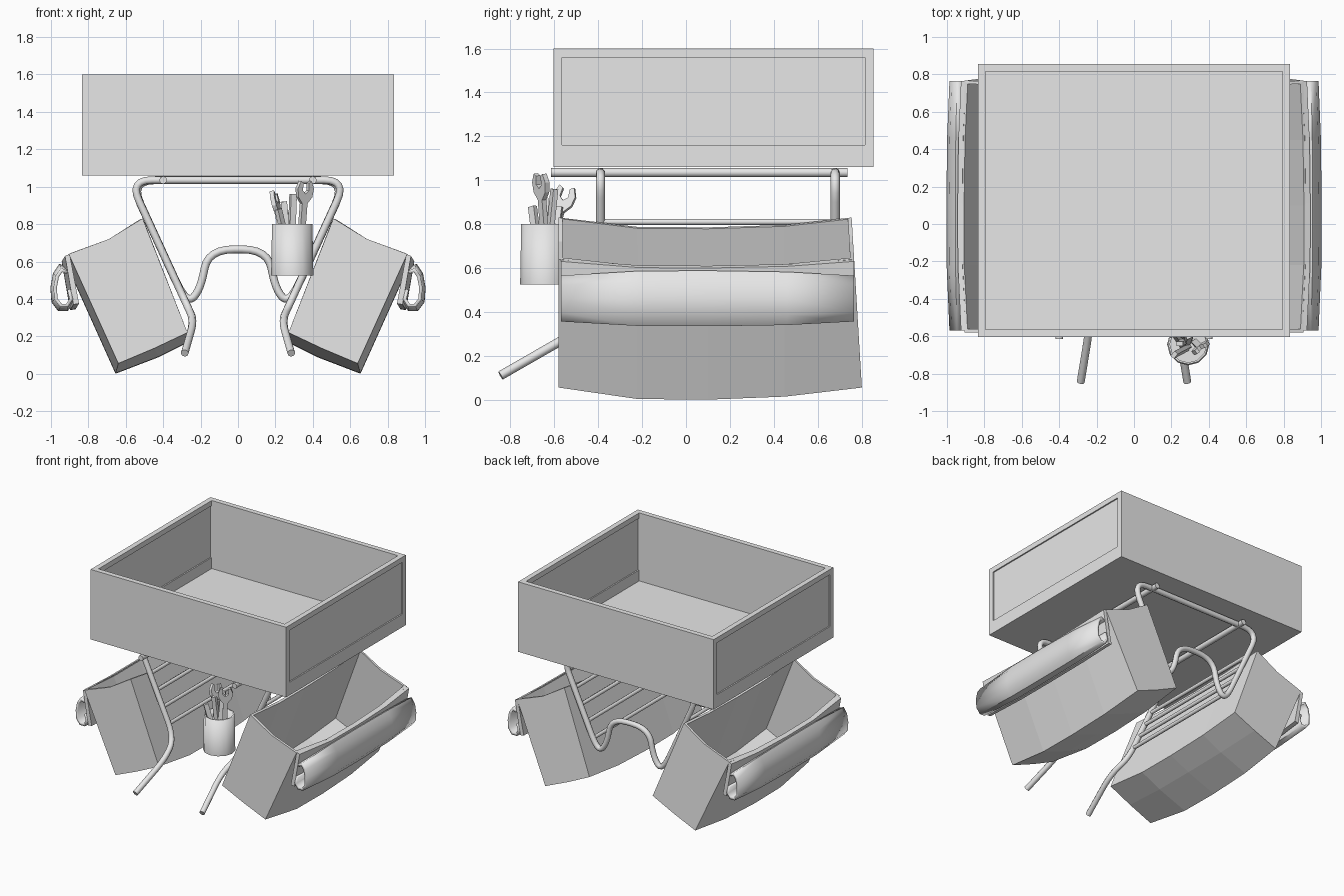
import bpy, bmesh, math
from mathutils import Vector, Matrix

if "Cube" in bpy.data.objects:
    bpy.data.objects.remove(bpy.data.objects["Cube"], do_unlink=True)

grey = bpy.data.materials.new("plain_grey")
grey.use_nodes = True
grey.diffuse_color = (0.8, 0.8, 0.8, 1)
grey.node_tree.nodes["Principled BSDF"].inputs["Base Color"].default_value = (0.8, 0.8, 0.8, 1)


def add_object(name, bm, smooth=None):
    bmesh.ops.recalc_face_normals(bm, faces=bm.faces)
    me = bpy.data.meshes.new(name)
    bm.to_mesh(me)
    bm.free()
    me.materials.append(grey)
    if smooth:
        me.shade_smooth()
        me.set_sharp_from_angle(angle=math.radians(smooth))
    ob = bpy.data.objects.new(name, me)
    bpy.context.collection.objects.link(ob)
    return ob


def box(name, lo, hi, matrix=Matrix()):
    lo, hi = Vector(lo), Vector(hi)
    bm = bmesh.new()
    bmesh.ops.create_cube(bm, size=1)
    for v in bm.verts:
        v.co = matrix @ ((lo + hi) / 2 + v.co * (hi - lo))
    return add_object(name, bm)


def rounded(points, reach, closed=False):
    """Replace each corner of a path with a short curve."""
    pts = [Vector(p) for p in points]
    out = []
    for i, p in enumerate(pts):
        if not closed and i in (0, len(pts) - 1):
            out.append(p)
            continue
        a, b = pts[i - 1], pts[(i + 1) % len(pts)]
        start = p + (a - p).normalized() * min(reach, (a - p).length * 0.48)
        end = p + (b - p).normalized() * min(reach, (b - p).length * 0.48)
        for k in range(7):
            t = k / 6
            out.append(start * (1 - t) ** 2 + p * 2 * t * (1 - t) + end * t ** 2)
    return out


def tube(name, points, radius=0.021, closed=False):
    cu = bpy.data.curves.new(name, "CURVE")
    cu.dimensions = "3D"
    cu.bevel_depth, cu.bevel_resolution, cu.use_fill_caps = radius, 2, True
    sp = cu.splines.new("POLY")
    sp.points.add(len(points) - 1)
    for q, p in zip(sp.points, points):
        q.co = (*p, 1)
    sp.use_cyclic_u = closed
    ob = bpy.data.objects.new(name, cu)
    bpy.context.collection.objects.link(ob)
    bpy.context.view_layer.update()
    me = bpy.data.meshes.new_from_object(ob.evaluated_get(bpy.context.evaluated_depsgraph_get()))
    bpy.data.objects.remove(ob)
    bm = bmesh.new()
    bm.from_mesh(me)
    add_object(name, bm, 50)


def loft(name, sections, closed=False, smooth=None, cap_points=None, caps=True):
    """Skin a row of equal sections; cap_points add one more corner to each end cap."""
    bm = bmesh.new()
    rows = [[bm.verts.new(p) for p in s] for s in sections]
    n = len(rows[0])
    for a, b in zip(rows, rows[1:]):
        for i in range(n if closed else n - 1):
            j = (i + 1) % n
            bm.faces.new((a[i], a[j], b[j], b[i]))
    if caps:
        for k, row in enumerate((rows[0], rows[-1])):
            bm.faces.new(row + ([bm.verts.new(cap_points[k])] if cap_points else []))
    return add_object(name, bm, smooth)


def solidify(ob, thickness, offset):
    m = ob.modifiers.new("wall", "SOLIDIFY")
    m.thickness, m.offset, m.use_even_offset = thickness, offset, True


# Open crate with recessed side panels
X, Y0, Y1, Z0, Z1, W = 0.835, -0.605, 0.855, 1.06, 1.6, 0.04
box("crate_floor", (-X + W, Y0 + W, Z0), (X - W, Y1 - W, Z0 + 0.015))
box("crate_front", (-X, Y0, Z0), (X, Y0 + W, Z1))
box("crate_back", (-X, Y1 - W, Z0), (X, Y1, Z1))
for s, side in ((1, "left"), (-1, "right")):
    a, b = sorted((s * X, s * (X - W)))
    box(f"crate_{side}_lower_board", (a, Y0 + W, Z0), (b, Y1 - W, Z0 + 0.1))
    box(f"crate_{side}_top_bar", (a, Y0 + W, Z1 - W), (b, Y1 - W, Z1))
    box(f"crate_{side}_panel", (a + 0.01, Y0 + W, Z0 + 0.1), (b - 0.01, Y1 - W, Z1 - W))

# Tube frame: front hoop with forward legs, rear hoop with wheel arch
FRONT, REAR, TOP = -0.39, 0.68, 1.035
half = [(0.285, -0.845, 0.11), (0.235, -0.54, 0.285), (0.275, FRONT, 0.37), (0.58, FRONT, TOP)]
mirrored = [(-x, y, z) for x, y, z in reversed(half)]
tube("front_hoop", rounded(half + mirrored, 0.12))
arch = [(0.16, REAR, 0.665), (0.2, REAR, 0.45), (0.275, REAR, 0.37), (0.58, REAR, TOP)]
mirrored = [(-x, y, z) for x, y, z in reversed(arch)]
tube("rear_hoop", rounded(arch + mirrored, 0.14, True), closed=True)

for s, side in ((1, "left"), (-1, "right")):
    tube(f"{side}_top_rail", [(s * 0.4, -0.615, TOP), (s * 0.4, 0.735, TOP)])
    for i in range(4):
        z = 0.81 - i * 0.115
        x = s * (0.275 + (z - 0.37) * 0.459)
        tube(f"{side}_bag_rail_{i + 1}", [(x, FRONT, z), (x, REAR, z)], 0.014)

# Side bags, each with a hanging flap and a rolled cover
stations = [(-0.58, 0), (-0.22, 0.95), (0.1, 1), (0.45, 0.75), (0.755, 0)]
end_shape = [(0.51, 0.83), (0.27, 0.22), (0.45, 0.135), (0.64, 0.055), (0.905, 0.64)]
mid_shape = [(0.49, 0.785), (0.26, 0.17), (0.42, 0.09), (0.655, 0.0), (0.925, 0.6)]
flap = [(0.9, 0.64), (0.925, 0.63), (0.88, 0.37), (0.85, 0.375)]
roll = [(0.91, 0.555), (0.945, 0.57), (0.972, 0.53), (0.985, 0.46), (0.98, 0.39),
        (0.95, 0.35), (0.91, 0.35), (0.885, 0.39), (0.9, 0.45)]


def slanted_end(y, z):
    return y + (0.83 - z) * 0.06 if y > 0.7 else y


for s, side in ((1, "left"), (-1, "right")):
    bag, flaps, rolls = [], [], []
    for y, b in stations:
        row = [Vector(p).lerp(Vector(q), b) for p, q in zip(end_shape, mid_shape)]
        bag.append([(s * x, slanted_end(y, z), z) for x, z in row])
        flaps.append([(s * (x + 0.018 * b), y + 0.01, z - 0.03 * b) for x, z in flap])
        k = 0.86 + 0.2 * b
        rolls.append([(s * (0.932 + (x - 0.932) * k + 0.006 * b), y + 0.01,
                       0.458 + (z - 0.458) * k) for x, z in roll])
    tips = [(s * 0.69, slanted_end(y, 0.72), 0.72) for y in (-0.58, 0.755)]
    solidify(loft(f"{side}_bag", bag, cap_points=tips), 0.018, -1)
    loft(f"{side}_bag_flap", flaps, closed=True)
    solidify(loft(f"{side}_rolled_cover", rolls, smooth=45, caps=False), 0.018, 0)

# Tool cup with an open top
bm = bmesh.new()
bmesh.ops.create_cone(bm, cap_ends=True, segments=12, radius1=0.113, radius2=0.108, depth=0.275,
                      matrix=Matrix.Translation((0.29, -0.643, 0.6625)))
bmesh.ops.delete(bm, geom=[f for f in bm.faces if f.normal.z > 0.9], context="FACES_ONLY")
solidify(add_object("tool_cup", bm, 40), 0.01, -1)


# Tools standing in the cup
def aim(base, tip, spin):
    d = Vector(tip) - Vector(base)
    turn = Vector((0, 0, 1)).rotation_difference(d).to_matrix().to_4x4()
    return Matrix.Translation(base) @ turn @ Matrix.Rotation(math.radians(spin), 4, "Z"), d.length


def wrench(name, base, tip, spin):
    m, length = aim(base, tip, spin)
    jaw = [(0.017, -0.12), (0.045, -0.085), (0.052, -0.04), (0.035, 0), (0.017, -0.01),
           (0.02, -0.05), (0.0, -0.068)]
    left = [(-0.017, 0)] + [(-0.017, -0.12)]
    right_side = [(0.017, 0)] + [(u, length + v) for u, v in jaw]
    outline = right_side + [(-u, v) for u, v in reversed(right_side[:-1])]
    loft(name, [[m @ Vector((u, t, v)) for u, v in outline] for t in (-0.012, 0.012)], closed=True)


wrench("large_wrench", (0.325, -0.63, 0.56), (0.36, -0.665, 1.03), 35)
wrench("small_wrench", (0.27, -0.66, 0.56), (0.19, -0.54, 0.97), 75)
rods = [((0.28, -0.62, 0.56), (0.245, -0.64, 0.92)), ((0.28, -0.64, 0.56), (0.295, -0.6, 0.96)),
        ((0.29, -0.66, 0.56), (0.215, -0.7, 0.88)), ((0.3, -0.62, 0.56), (0.25, -0.58, 0.88))]
for i, (base, tip) in enumerate(rods):
    m, length = aim(base, tip, 25 * i)
    box(f"tool_handle_{i + 1}", (-0.017, -0.012, 0), (0.017, 0.012, length), m)
